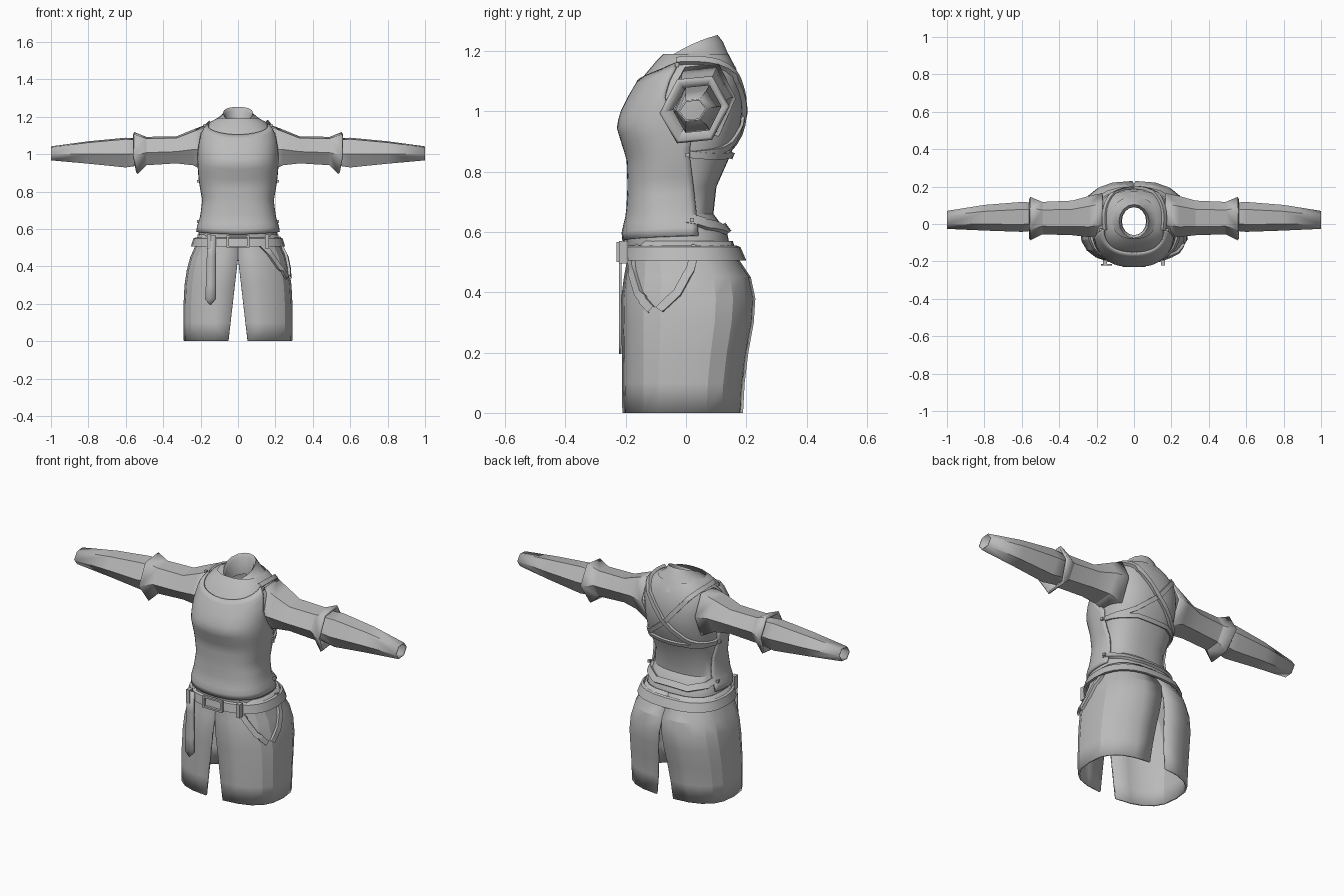
import bpy, bmesh, math
from mathutils import Vector
from mathutils.bvhtree import BVHTree

cube = bpy.data.objects.get("Cube")
if cube:
    bpy.data.objects.remove(cube)

cloth = bpy.data.materials.new("grey_cloth")
cloth.use_nodes = True
GREY = (0.5, 0.5, 0.5, 1)
cloth.diffuse_color = GREY
cloth.node_tree.nodes["Principled BSDF"].inputs["Base Color"].default_value = GREY


def finish(name, bm, thick=0.0, angle=30):
    bmesh.ops.recalc_face_normals(bm, faces=bm.faces)
    me = bpy.data.meshes.new(name)
    bm.to_mesh(me)
    bm.free()
    me.materials.append(cloth)
    ob = bpy.data.objects.new(name, me)
    bpy.context.collection.objects.link(ob)
    if thick:
        mod = ob.modifiers.new("thickness", 'SOLIDIFY')
        mod.thickness = thick
        mod.offset = -1
    bpy.ops.object.select_all(action='DESELECT')
    ob.select_set(True)
    bpy.context.view_layer.objects.active = ob
    bpy.ops.object.shade_smooth_by_angle(angle=math.radians(angle))
    return ob


def loft(name, rows, closed=True, thick=0.0, angle=30):
    bm = bmesh.new()
    grid = [[bm.verts.new(p) for p in row] for row in rows]
    n = len(grid[0])
    for a, b in zip(grid, grid[1:]):
        for i in range(n if closed else n - 1):
            j = (i + 1) % n
            bm.faces.new((a[i], a[j], b[j], b[i]))
    return finish(name, bm, thick, angle)


def lerp_table(table, z):
    if z <= table[0][0]:
        return table[0][1:]
    for lo, hi in zip(table, table[1:]):
        if z <= hi[0]:
            t = (z - lo[0]) / (hi[0] - lo[0])
            return [p + (q - p) * t for p, q in zip(lo[1:], hi[1:])]
    return table[-1][1:]


def spow(v, e):
    return math.copysign(abs(v) ** e, v)


def section(table, a, z, off=0.0, e=0.8):
    """Point on a rounded body outline; a = -90 degrees is the front."""
    w, yf, yb = lerp_table(table, z)
    return Vector(((w + off) * spow(math.cos(a), e),
                   (yf + yb) / 2 + ((yb - yf) / 2 + off) * spow(math.sin(a), e), z))


def ring(n):
    return [2 * math.pi * i / n for i in range(n)]


HALF = math.pi / 2

# Body outline: height, half width, front, back
TORSO = [(.55, .215, -.20, .15), (.60, .215, -.205, .14), (.66, .195, -.19, .095),
         (.75, .182, -.185, .105), (.84, .198, -.188, .145), (.90, .205, -.207, .17),
         (.95, .208, -.222, .185), (1.0, .21, -.208, .192), (1.05, .21, -.183, .19),
         (1.12, .198, -.142, .18), (1.17, .155, -.10, .155), (1.19, .12, -.08, .145)]
torso = loft("undershirt_body",
             [[section(TORSO, a, row[0], -.004) for a in ring(32)] for row in TORSO])

# Front panel, with side edges following the armholes and a scooped neck
EDGE = [(.57, .04), (.86, .01), (.91, .015), (.97, -.04), (1.04, -.07), (1.10, -.055), (1.17, -.02)]


def edge_angle(z):
    w, yf, yb = lerp_table(TORSO, z)
    y = lerp_table(EDGE, z)[0]
    return math.asin(spow((y - (yf + yb) / 2) / ((yb - yf) / 2), 1 / .8))


rows = []
for r in range(21):
    row = []
    for c in range(33):
        u = c / 16 - 1
        bottom, top = .57 + .02 * abs(u), 1.105 + .06 * abs(u) ** 1.5
        z = bottom + (top - bottom) * r / 20
        row.append(section(TORSO, -HALF + u * (edge_angle(z) + HALF), z, .009))
    rows.append(row)
loft("front_panel", rows, closed=False, thick=.01, angle=45)

# Tilted collar: half width, front y and z, back y and z, side lift
COLLAR = [(.165, -.132, 1.11, .168, 1.14, .035), (.115, -.105, 1.15, .14, 1.19, .02),
          (.085, -.085, 1.162, .122, 1.232, .01), (.08, -.075, 1.168, .105, 1.253, .01),
          (.068, -.06, 1.15, .09, 1.235, .01), (.065, -.06, 1.10, .09, 1.14, 0)]
rows = []
for w, yf, zf, yb, zb, lift in COLLAR:
    rows.append([(w * math.cos(a), (yf + yb) / 2 + (yb - yf) / 2 * math.sin(a),
                  (zf + zb) / 2 + (zb - zf) / 2 * math.sin(a) + lift * math.cos(a) ** 2)
                 for a in ring(16)])
loft("collar", rows, angle=50)

# Skirt in two halves, slit at front and back
SKIRT = [(0, .29, -.212, .19), (.10, .291, -.213, .195), (.20, .291, -.213, .207),
         (.30, .286, -.214, .225), (.38, .274, -.215, .23), (.45, .255, -.206, .215),
         (.51, .228, -.195, .175), (.57, .215, -.19, .155)]
skirt_parts = []
for side, label in ((1, "left"), (-1, "right")):
    rows = []
    for z, w, yf, yb in SKIRT:
        gap = max(0, .052 * (1 - z / .45))
        end = math.acos((gap / w) ** (1 / .75))
        row = [section(SKIRT, end * (i / 5 - 1), z, 0, .75) for i in range(11)]
        rows.append([(side * p.x, p.y, p.z) for p in row])
    skirt_parts.append(loft(label + "_skirt_half", rows, closed=False, thick=.01, angle=20))

# Belt band with thin lips
BELT = [(.505, .008), (.505, .022), (.55, .019), (.555, .008)]
loft("belt", [[section(SKIRT, a, z, off, .8) for a in ring(24)] for z, off in BELT])


def box(name, centre, size):
    bm = bmesh.new()
    bmesh.ops.create_cube(bm, size=1)
    for v in bm.verts:
        v.co = Vector([c + s * k for c, s, k in zip(centre, size, v.co)])
    return finish(name, bm)


# Buckle frame and belt loops
for s in (-1, 1):
    box("buckle_side", (s * .055, -.224, .533), (.012, .014, .066))
    box("buckle_bar", (0, -.224, .533 + s * .028), (.12, .014, .01))
    box("belt_loop", (s * .155, -.208, .533), (.022, .03, .075))

# Hanging belt tail with a pointed tip
rows = []
for z, w in ((.565, .022), (.45, .024), (.3, .026), (.225, .028), (.195, .003)):
    rows.append([(-.152 + z * .02 - w, -.222, z), (-.152 + z * .02 + w, -.222, z)])
loft("belt_tail", rows, closed=False, thick=.008)


def strap(name, target, points, width, off):
    """Flat band laid on the surface of a target part."""
    tree = BVHTree.FromPolygons([v.co for v in target.data.vertices],
                                [p.vertices for p in target.data.polygons])
    pts = [Vector(p) for p in points]
    path = [a.lerp(b, i / 6) for a, b in zip(pts, pts[1:]) for i in range(6)] + [pts[-1]]
    hits = []
    for p in path:
        co, no, _, _ = tree.find_nearest(p)
        if no.dot(co - Vector((0, 0, co.z))) < 0:
            no = -no
        hits.append((co, no))
    rows = []
    for i, (co, no) in enumerate(hits):
        run = hits[min(i + 1, len(hits) - 1)][0] - hits[max(i - 1, 0)][0]
        across = run.cross(no).normalized() * width / 2
        rows.append([co + across + no * h * 1.0 if s > 0 else co - across + no * h
                     for s, h in ((1, 0), (1, off), (-1, off), (-1, 0))])
    return loft(name, rows, angle=40)


# Back harness: crossing straps, chest strap, waist strap
for s in (-1, 1):
    strap("cross_strap", torso, [(s * .15, -.03, 1.16), (s * .14, .1, 1.15), (s * .1, .17, 1.10),
          (0, .2, .98), (-s * .12, .18, .88), (-s * .2, .02, .855)], .024, .013 + .003 * s)
strap("chest_strap", torso, [(.2, .0, .86), (.19, .08, .85), (.1, .16, .85), (-.1, .16, .85),
      (-.19, .08, .85), (-.2, .0, .86)], .022, .011)
strap("waist_strap", torso, [(.2, .0, .645), (.19, .08, .635), (.1, .13, .61), (-.1, .13, .61),
      (-.19, .08, .635), (-.2, .0, .645)], .034, .014)

# Two loose straps on the left hip
strap("hip_strap_front", skirt_parts[0], [(.12, -.2, .53), (.17, -.19, .48), (.23, -.17, .40),
      (.28, -.125, .345)], .028, .014)
strap("hip_strap_rear", skirt_parts[0], [(.24, .035, .56), (.26, .015, .48), (.28, -.03, .40),
      (.29, -.09, .345)], .028, .014)

# Sleeves: distance out, front, back, bottom, top
UPPER = [(.17, -.06, .165, .91, 1.15), (.24, -.07, .15, .945, 1.125), (.33, -.06, .125, .955, 1.09),
         (.49, -.055, .118, .945, 1.088), (.555, -.088, .145, .90, 1.112)]
LOWER = [(.47, -.03, .11, .95, 1.075), (.6, -.042, .118, .932, 1.083), (.8, -.035, .102, .952, 1.065),
         (1.0, -.026, .07, .97, 1.04)]
for s, label in ((1, "left"), (-1, "right")):
    for part, table, thick in (("upper_sleeve", UPPER, .014), ("lower_sleeve", LOWER, .006)):
        rows = []
        for x, y0, y1, z0, z1 in table:
            cy, cz = (y0 + y1) / 2, (z0 + z1) / 2
            rows.append([(s * (x - .02 * (math.sin(a) < -.1) * (x > .5) * (x < .58)),
                          cy + (y1 - y0) / 2 * math.cos(a),
                          cz + (z1 - z0) / 2 * math.sin(a) / .866 + .1 * (cy - .03 + (y1 - y0) / 2 * math.cos(a)))
                         for a in ring(6)])
        loft(label + "_" + part, rows, thick=thick, angle=20)

    # Rivets where the straps meet the front panel
    for y, z in ((.005, .855), (.02, .64), (-.03, 1.155)):
        a = section(TORSO, math.asin(max(-1, min(1, y / .18))), z, .012)
        box(label + "_rivet", (s * a.x, y, z), (.014, .014, .014))
